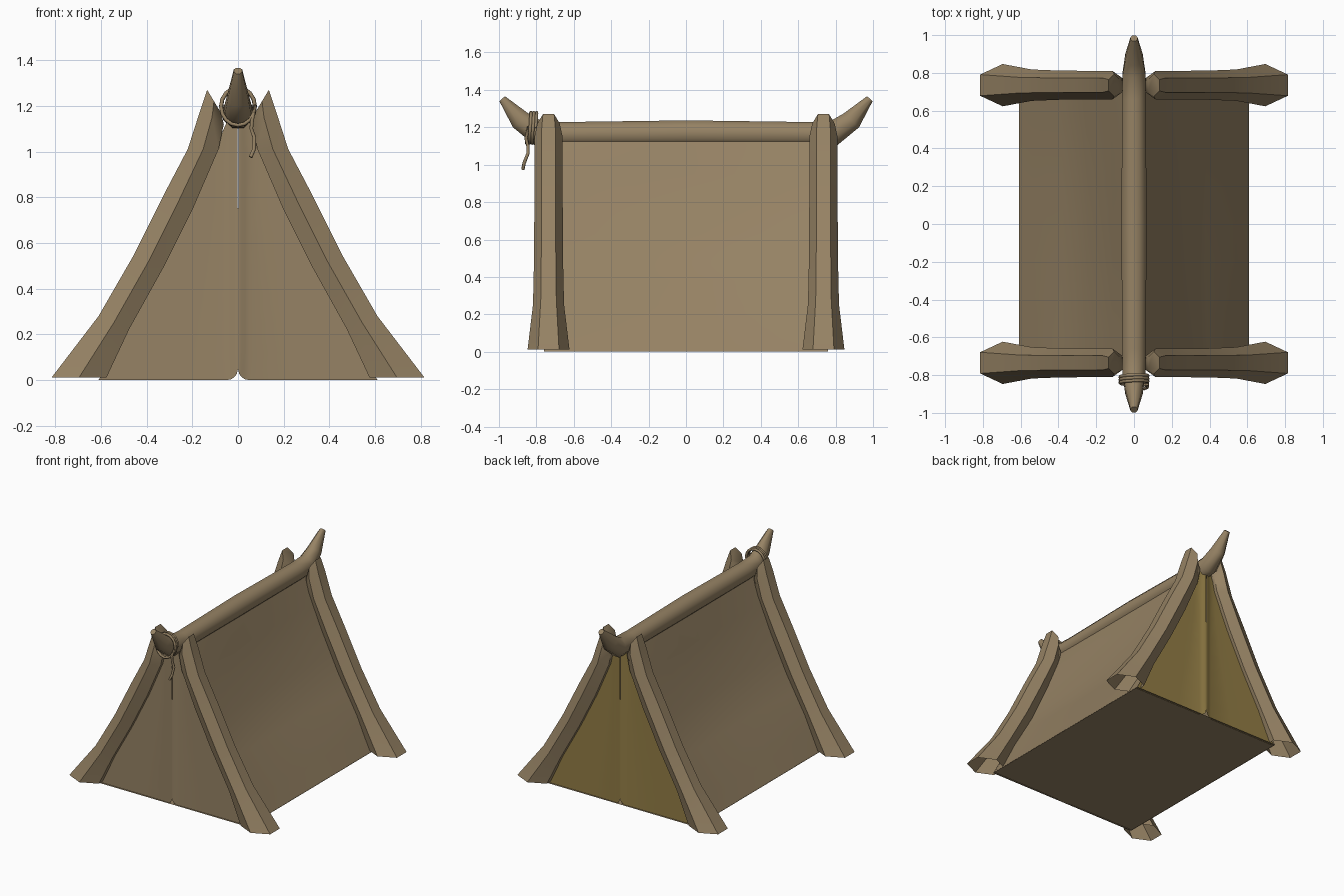
import bpy, bmesh, math

if "Cube" in bpy.data.objects:
    bpy.data.objects.remove(bpy.data.objects["Cube"])

def material(name, rgb):
    m = bpy.data.materials.new(name)
    m.diffuse_color = (*rgb, 1)
    m.use_nodes = True
    m.node_tree.nodes["Principled BSDF"].inputs["Base Color"].default_value = m.diffuse_color
    return m

BROWN = material("brown hide", (0.305, 0.225, 0.128))
OLIVE = material("olive yellow cloth", (0.290, 0.205, 0.060))

def finish(bm, name, mat, angle=50):
    bmesh.ops.remove_doubles(bm, verts=bm.verts, dist=1e-5)
    me = bpy.data.meshes.new(name)
    bm.to_mesh(me)
    bm.free()
    ob = bpy.data.objects.new(name, me)
    bpy.context.collection.objects.link(ob)
    me.materials.append(mat)
    bpy.ops.object.select_all(action='DESELECT')
    ob.select_set(True)
    bpy.context.view_layer.objects.active = ob
    bpy.ops.object.shade_smooth_by_angle(angle=math.radians(angle))
    return ob

def log(name, rings, place, sides, start_cap):
    """Skin rings given by two profile points a, b and a half width across."""
    bm = bmesh.new()
    loops = []
    stretch = 1 / math.cos(math.pi / sides)
    for (a0, a1), (b0, b1), half in rings:
        loop = []
        for i in range(sides):
            t = math.tau * (i + 0.5) / sides
            c, s = math.cos(t) * stretch / 2, math.sin(t)
            loop.append(bm.verts.new(place((a0 + b0) / 2 + c * (a0 - b0),
                                           (a1 + b1) / 2 + c * (a1 - b1), s * half)))
        loops.append(loop)
    for p, q in zip(loops, loops[1:]):
        for i in range(sides):
            j = (i + 1) % sides
            bm.faces.new((p[i], p[j], q[j], q[i]))
    bm.faces.new(loops[-1])
    if start_cap:
        bm.faces.new(loops[0][::-1])
    bmesh.ops.recalc_face_normals(bm, faces=bm.faces)
    return finish(bm, name, BROWN)

# Four leaning legs, hexagonal, open at the foot: outer (x,z), inner (x,z), half depth
LEG = [((.815, .012), (.575, .012), .112),
       ((.61, .28), (.475, .225), .083),
       ((.46, .54), (.325, .495), .077),
       ((.325, .81), (.195, .755), .076),
       ((.22, 1.01), (.085, 1.01), .076),
       ((.165, 1.18), (.062, 1.12), .075),
       ((.135, 1.27), (.075, 1.17), .06)]
for sx, side in ((-1, "left"), (1, "right")):
    for sy, end in ((-1, "front"), (1, "back")):
        log(f"{end}_{side}_leg", LEG,
            lambda x, z, d: (sx * x, sy * .735 + d, z), 6, False)

# Ridge pole with upturned, tapered ends: top (y,z), bottom (y,z), half width
HALF = [((0, 1.237), (0, 1.10), .072),
        ((.66, 1.228), (.66, 1.10), .068),
        ((.775, 1.235), (.81, 1.105), .066),
        ((.84, 1.272), (.925, 1.20), .05),
        ((.968, 1.366), (.998, 1.34), .02)]
flip = [((-a[0], a[1]), (-b[0], b[1]), h) for a, b, h in HALF[:0:-1]]
log("ridge_pole", flip + HALF, lambda y, z, d: (d, y, z), 8, True)

# Cloth outline: half width of the tent at each height
OUTLINE = [(0, .61), (.25, .475), (.5, .328), (.8, .188), (1.1, .062), (1.15, .04)]

def width(z):
    for (z0, w0), (z1, w1) in zip(OUTLINE, OUTLINE[1:]):
        if z <= z1:
            return w0 + (w1 - w0) * (z - z0) / (z1 - z0)
    return OUTLINE[-1][1]

def sheet(bm, us, vs, point):
    g = [[bm.verts.new(point(u, v)) for u in us] for v in vs]
    for r0, r1 in zip(g, g[1:]):
        for i in range(len(us) - 1):
            bm.faces.new((r0[i], r0[i + 1], r1[i + 1], r1[i]))

HEIGHTS = [0, .12, .25, .38, .5, .63, .8, .95, 1.1, 1.15]

# Side cloths, sagging slightly inward
for sx, side in ((-1, "left"), (1, "right")):
    bm = bmesh.new()
    def side_point(y, z):
        sag = .025 * (1 - (y / .76) ** 2) * math.sin(math.pi * z / 1.15)
        return (sx * (width(z) - sag), y, z)
    sheet(bm, [-.76 + .19 * i for i in range(9)], HEIGHTS, side_point)
    if sx < 0:
        bmesh.ops.reverse_faces(bm, faces=bm.faces)
    finish(bm, f"{side}_cloth", BROWN)

# End cloths: two flaps meeting in the middle, rounded bottom corners, slit at top
def end_cloth(name, sy, mat):
    bm = bmesh.new()
    for sx in (-1, 1):
        def flap_point(u, z):
            w = width(z)
            x = u * .05 * min(1, w / .1) if u <= 1 else .05 * min(1, w / .1) + (u - 1) * (w - .05 * min(1, w / .1))
            y = .748 + .016 * math.exp(-(x / .035) ** 2)
            if z == 0 and x < .05:
                z = .05 - math.sqrt(max(0, .05 ** 2 - (.05 - x) ** 2))
            if z > .63:
                x = max(x, .0015)
            return (sx * x, sy * y, z)
        n = len(bm.faces)
        sheet(bm, [0, .1, .3, .6, 1, 1.33, 1.66, 2], HEIGHTS, flap_point)
        if sx * sy > 0:
            bm.faces.ensure_lookup_table()
            bmesh.ops.reverse_faces(bm, faces=bm.faces[n:])
    finish(bm, name, mat)

end_cloth("front_flaps", -1, BROWN)
end_cloth("back_flaps", 1, OLIVE)

# Ground cloth
bm = bmesh.new()
sheet(bm, [-.61, .61], [-.762, .762], lambda x, y: (x, y, .002))
bmesh.ops.reverse_faces(bm, faces=bm.faces)
finish(bm, "ground_cloth", BROWN)

# Rope wound three times round the front of the pole, with a hanging end
path = []
for i in range(49):
    t = i / 48
    a = math.tau * 3 * t
    s = math.sin(a)
    path.append((.074 * math.cos(a), -.803 - .045 * t + .008 * s, 1.197 + .082 * s))
path += [(.062, -.855, 1.14), (.058, -.845, 1.10), (.072, -.845, 1.06),
         (.07, -.865, 1.01), (.055, -.872, .975)]
cu = bpy.data.curves.new("rope", 'CURVE')
cu.dimensions = '3D'
cu.bevel_depth = .009
cu.bevel_resolution = 1
cu.use_fill_caps = True
sp = cu.splines.new('POLY')
sp.points.add(len(path) - 1)
for p, co in zip(sp.points, path):
    p.co = (*co, 1)
cu.materials.append(BROWN)
rope = bpy.data.objects.new("rope", cu)
bpy.context.collection.objects.link(rope)
